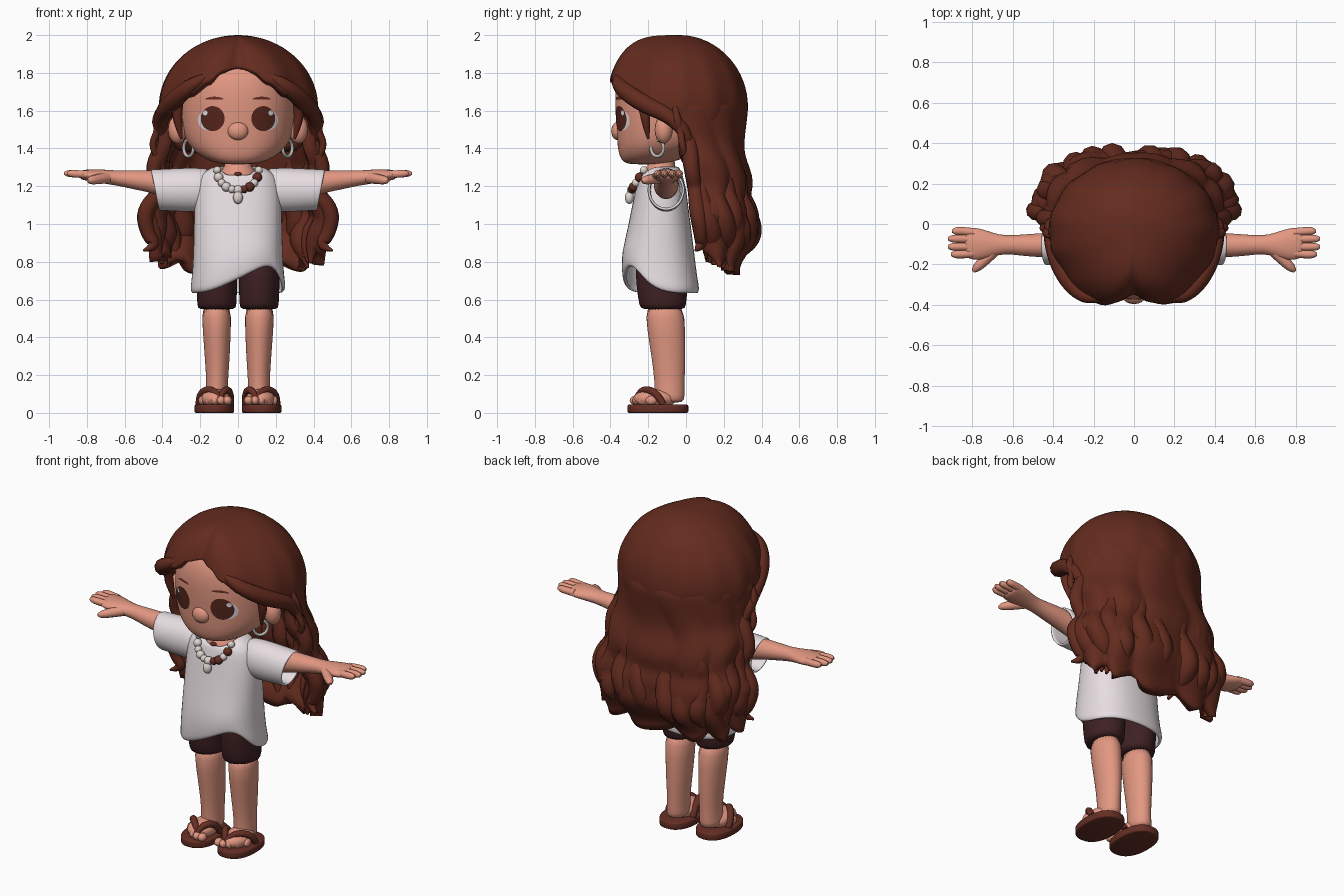
import bpy, bmesh, random
from math import sin, cos, pi, radians, degrees, exp
from mathutils import Vector, Matrix
from mathutils.bvhtree import BVHTree

random.seed(4)
if "Cube" in bpy.data.objects:
    bpy.data.objects.remove(bpy.data.objects["Cube"])


def material(name, r, g, b):
    m = bpy.data.materials.new(name)
    m.use_nodes = True
    m.diffuse_color = (r, g, b, 1)
    node = m.node_tree.nodes["Principled BSDF"]
    node.inputs["Base Color"].default_value = (r, g, b, 1)
    node.inputs["Roughness"].default_value = 0.7
    return m


skin = material("skin", 0.76, 0.31, 0.22)
hair = material("brown hair", 0.125, 0.024, 0.013)
cloth = material("white cloth", 0.82, 0.75, 0.78)
dark = material("dark shorts", 0.05, 0.015, 0.017)
iris = material("brown iris", 0.09, 0.019, 0.011)
white = material("eye white", 0.72, 0.72, 0.76)
silver = material("silver", 0.5, 0.48, 0.46)
leather = material("brown leather", 0.13, 0.028, 0.018)
bead = material("pale bead", 0.74, 0.66, 0.62)


def finish(name, bm, *mats):
    mesh = bpy.data.meshes.new(name)
    bm.to_mesh(mesh)
    bm.free()
    for m in mats:
        mesh.materials.append(m)
    mesh.shade_smooth()
    ob = bpy.data.objects.new(name, mesh)
    bpy.context.collection.objects.link(ob)
    return ob


def loft(name, rows, mat, closed=True, caps=(True, True), thick=0, subsurf=1, mirror=False):
    """Skin a list of point rows, with optional caps and modifiers."""
    bm = bmesh.new()
    vs = [[bm.verts.new(p) for p in row] for row in rows]
    n = len(vs[0])
    for a, b in zip(vs, vs[1:]):
        for i in range(n if closed else n - 1):
            j = (i + 1) % n
            bm.faces.new((a[i], a[j], b[j], b[i]))
    if caps[0]:
        bm.faces.new(vs[0][::-1])
    if caps[1]:
        bm.faces.new(vs[-1])
    ob = finish(name, bm, mat)
    if thick:
        s = ob.modifiers.new("thickness", 'SOLIDIFY')
        s.thickness, s.offset = thick, -1
    if mirror:
        ob.modifiers.new("mirror", 'MIRROR').use_mirror_merge = False
    if subsurf:
        s = ob.modifiers.new("smooth", 'SUBSURF')
        s.levels = s.render_levels = subsurf
    return ob


def power(v, e):
    return abs(v) ** e * (1 if v > 0 else -1)


def ring(z, cx, rx, yf, yb, e=1.0, n=28):
    """Horizontal oval between a front and a back depth."""
    cy, ry = (yf + yb) / 2, (yb - yf) / 2
    return [(cx + rx * power(cos(2 * pi * i / n), e),
             cy + ry * power(sin(2 * pi * i / n), e), z) for i in range(n)]


def cross(x, yc, ry, zc, rz, lean=0, n=20):
    """Upright oval across the x axis."""
    return [(x + lean * sin(2 * pi * i / n), yc + ry * cos(2 * pi * i / n),
             zc + rz * sin(2 * pi * i / n)) for i in range(n)]


def tubes(name, paths, mat, mirror=False, cyclic=False):
    """Paths of (x, y, z, radius) become tapered tubes."""
    cu = bpy.data.curves.new(name, 'CURVE')
    cu.dimensions, cu.bevel_depth, cu.bevel_resolution = '3D', 1, 3
    cu.resolution_u, cu.use_fill_caps = 5, True
    for side in ((1, -1) if mirror else (1,)):
        for path in paths:
            sp = cu.splines.new('NURBS')
            sp.points.add(len(path) - 1)
            for p, (x, y, z, r) in zip(sp.points, path):
                p.co, p.radius = (x * side, y, z, 1), r
            sp.order_u = 3
            sp.use_endpoint_u, sp.use_cyclic_u = not cyclic, cyclic
    tmp = bpy.data.objects.new(name, cu)
    bpy.context.collection.objects.link(tmp)
    mesh = bpy.data.meshes.new_from_object(tmp.evaluated_get(bpy.context.evaluated_depsgraph_get()))
    bpy.data.objects.remove(tmp)
    mesh.materials.clear()
    mesh.materials.append(mat)
    mesh.shade_smooth()
    ob = bpy.data.objects.new(name, mesh)
    bpy.context.collection.objects.link(ob)


def blobs(name, items, *mats, mirror=False):
    """Scaled balls: (position, radii, material index)."""
    bm = bmesh.new()
    for pos, size, index in items:
        for side in ((1, -1) if mirror else (1,)):
            mat = Matrix.Translation((pos[0] * side, *pos[1:])) @ Matrix.Diagonal((*size, 1))
            old = set(bm.faces)
            bmesh.ops.create_uvsphere(bm, u_segments=16, v_segments=10, radius=1, matrix=mat)
            for f in set(bm.faces) - old:
                f.material_index = index
    finish(name, bm, *mats)


def interp(keys, x):
    for (x0, a), (x1, b) in zip(keys, keys[1:]):
        if x <= x1:
            t = max(0, (x - x0) / (x1 - x0))
            return a + (b - a) * t * t * (3 - 2 * t)
    return keys[-1][1]


# Head, nose, ears and neck
head = loft("head", [ring(z, 0, rx, yf, yb, 0.9) for z, rx, yf, yb in (
    (1.315, .07, -.30, -.14), (1.33, .15, -.34, -.06), (1.38, .235, -.36, .08),
    (1.45, .285, -.367, .18), (1.55, .305, -.373, .25), (1.65, .31, -.378, .27),
    (1.75, .30, -.372, .26), (1.85, .25, -.33, .2), (1.92, .12, -.2, .08))], skin, subsurf=2)
blobs("nose", [((0, -.362, 1.492), (.055, .034, .048), 0)], skin)
blobs("ears", [((.32, -.118, 1.50), (.05, .048, .075), 0)], skin, mirror=True)
loft("neck", [ring(z, 0, r, yf, yb) for z, r, yf, yb in (
    (1.2, .12, -.245, -.04), (1.26, .105, -.24, -.05), (1.295, .08, -.215, -.055),
    (1.32, .065, -.195, -.06), (1.4, .065, -.19, -.06))], skin)

# Painted face details, laid on the head surface
bpy.context.view_layer.update()
tree = BVHTree.FromObject(head, bpy.context.evaluated_depsgraph_get())


def patch(name, cx, cz, rx, rz, lift, mat, arch=0):
    bm = bmesh.new()
    for side in (1, -1):
        made = bmesh.ops.create_grid(bm, x_segments=12, y_segments=12, size=1)["verts"]
        for v in made:
            u, w = v.co.x, v.co.y
            u, w = u * (1 - w * w / 2) ** .5, w * (1 - u * u / 2) ** .5
            x, z = side * cx + u * rx, cz + w * rz - arch * u * u
            hit = tree.ray_cast(Vector((x, -1, z)), Vector((0, 1, 0)))[0]
            v.co = (x, (hit.y if hit else -.3) - lift, z)
    for f in bm.faces:
        f.normal_update()
        if f.normal.y > 0:
            f.normal_flip()
    finish(name, bm, mat)


patch("eye_whites", .158, 1.55, .054, .054, .003, white)
patch("irises", .134, 1.558, .063, .066, .006, iris)
patch("eye_glints", .174, 1.588, .013, .013, .009, white)
patch("eyebrows", .125, 1.667, .048, .007, .004, leather, arch=.005)

# Hair cap with a centre parting and an open hairline
hairline = [(0, 55), (12, 60), (25, 70), (42, 81), (65, 90), (90, 98), (112, 128), (180, 135)]
rows = []
for k in range(25):
    row = []
    for i in range(120):
        a = 2 * pi * i / 120
        d = abs((degrees(a) + 90 + 180) % 360 - 180)
        p = .03 + (radians(interp(hairline, d)) - .03) * k / 24
        front = max(0, -sin(a))
        swell = 1 + .01 * sin(13 * a + 1) * sin(p) ** 2
        lobe = .055 * exp(-((d - 30) / 22) ** 2) * sin(p)
        part = .02 * exp(-(d / 7) ** 2) * sin(p)
        row.append((.42 * swell * sin(p) * cos(a),
                    -.035 + .36 * swell * sin(p) ** (1 - .48 * front) * sin(a) - lobe + part,
                    1.62 + .38 * cos(p) - part * .6))
    rows.append(row)
loft("hair_cap", rows[::-1], hair, caps=(False, True), thick=.05, subsurf=0)

# Long wavy hair at the back, as one curved sheet merging into the cap
width = [(.75, .45), (.9, .46), (1.06, .50), (1.2, .44), (1.32, .45), (1.45, .415), (1.62, .422), (1.75, .33)]
back = [(.75, .27), (.95, .372), (1.06, .36), (1.14, .335), (1.22, .345), (1.4, .305), (1.62, .328), (1.75, .25)]
edge = [(.75, .11), (1.0, .055), (1.25, .02), (1.45, -.04), (1.75, -.06)]


def hair_point(a, z, out=0):
    yf = interp(edge, z)
    e = interp([(1.3, .75), (1.62, 1)], z)
    return ((interp(width, z) + out) * power(cos(a), e),
            yf + (interp(back, z) + out - yf) * power(max(sin(a), 1e-6), e), z)


rows = []
for k in range(31):
    t = k / 30
    row = []
    for i in range(91):
        a = pi * i / 90
        lock = abs(sin(5.5 * a + .5 * sin(9 * t)))
        bottom = .85 - .07 * sin(a) - .05 * lock
        z = bottom + (1.72 - bottom) * t
        row.append(hair_point(a, z, .04 * (lock - .6) * (1 - t) ** .9))
    rows.append(row)
loft("back_hair", rows, hair, closed=False, caps=(False, False), thick=.07, subsurf=0)

# Separate waving locks over the sheet
locks = []
for i in range(12):
    a = pi * (i + .5) / 12
    end = .79 - .03 * sin(a) + random.uniform(-.01, .06)
    phase = random.uniform(0, 6)
    path = []
    for k in range(13):
        t = k / 12
        z = 1.4 + (end - 1.4) * t
        sway = .07 * t * sin(9 * t + phase)
        path.append((*hair_point(min(pi, max(0, a + sway)), z, -.045 + .025 * sin(11 * t + phase) * t),
                     interp([(0, .012), (.35, .055), (.75, .065), (1, .008)], t)))
    locks.append(path)
tubes("hair_locks", locks, hair)
tubes("side_locks", [
    [(.13, -.365, 1.80, .005), (.20, -.37, 1.765, .03), (.28, -.335, 1.71, .045), (.36, -.22, 1.635, .05),
     (.41, -.08, 1.57, .04), (.41, .02, 1.46, .035), (.38, .03, 1.33, .01)],
    [(.29, -.27, 1.70, .01), (.325, -.22, 1.6, .028), (.315, -.21, 1.52, .022), (.30, -.2, 1.45, .006)],
    [(.40, -.06, 1.64, .01), (.44, -.05, 1.56, .025), (.42, -.03, 1.5, .02),
     (.46, -.02, 1.42, .018), (.42, 0, 1.34, .015), (.40, .02, 1.28, .005)],
    [(.36, .0, 1.5, .04), (.40, .02, 1.4, .05), (.46, .03, 1.28, .04), (.40, .05, 1.18, .04),
     (.50, .06, 1.07, .045), (.48, .08, .95, .04), (.43, .08, .88, .03), (.50, .05, .86, .006)]],
    hair, mirror=True)

# Shirt with a scooped neck, a hem pulled up on one side, and open sleeves
rows = []
for z, rx, yf, yb in ((.63, .24, -.318, .06), (.645, .252, -.335, .07), (.67, .252, -.338, .07),
                      (.72, .245, -.342, .06),
                      (.82, .238, -.34, .048), (.95, .235, -.315, .032), (1.1, .232, -.285, .012),
                      (1.2, .225, -.265, 0), (1.265, .20, -.25, -.02), (1.3, .14, -.24, -.035),
                      (1.307, .105, -.23, -.05)):
    row = []
    for i, (x, y, zz) in enumerate(ring(z, 0, rx, yf, yb, .85)):
        turn = (degrees(2 * pi * i / 28) + 52 + 180) % 360 - 180
        lift = .145 * exp(-(turn / (46 if turn < 0 else 34)) ** 2) * max(0, (.95 - z) / .315)
        scoop = .055 * max(0, z - 1.265) / .042 * max(0, -sin(2 * pi * i / 28)) ** 2
        row.append((x, y, zz + lift - scoop))
    rows.append(row)
loft("shirt", rows, cloth, caps=(False, False), thick=.015)
loft("sleeves", [cross(x, -.105, ry, zc, rz, lean) for x, ry, zc, rz, lean in (
    (.10, .09, 1.19, .105, 0), (.22, .10, 1.18, .12, .02), (.33, .10, 1.18, .115, .02),
    (.425, .10, 1.18, .11, .02), (.44, .10, 1.18, .11, .02))],
    cloth, caps=(True, False), thick=.015, mirror=True)

# Arms, fingers and thumbs
loft("arms", [cross(x, yc, ry, zc, rz) for x, yc, ry, zc, rz in (
    (.25, -.105, .07, 1.20, .08), (.36, -.105, .066, 1.21, .075), (.46, -.105, .06, 1.225, .06),
    (.56, -.105, .053, 1.235, .05), (.64, -.102, .044, 1.243, .04), (.70, -.103, .06, 1.25, .038),
    (.77, -.10, .083, 1.257, .034), (.82, -.095, .078, 1.26, .027), (.84, -.095, .06, 1.26, .02))],
    skin, mirror=True)
fingers = [[(.79, y * .9 - .01, 1.262, .021), (.85, y, 1.265, .021), (tip - .012, y, 1.268, .019),
            (tip, y, 1.268, .008)] for y, tip in ((-.035, .90), (-.073, .92), (-.113, .92), (-.15, .905))]
thumb = [(.69, -.13, 1.245, .03), (.74, -.18, 1.238, .028), (.785, -.222, 1.23, .022), (.795, -.235, 1.228, .008)]
tubes("fingers", fingers + [thumb], skin, mirror=True)

# Shorts and legs
loft("shorts", [ring(z, .112, rx, yf, yb) for z, rx, yf, yb in (
    (.545, .10, -.235, -.005), (.565, .104, -.248, 0), (.66, .108, -.262, .01), (.78, .11, -.27, .01),
    (.85, .10, -.25, 0))], dark, mirror=True)
loft("legs", [ring(z, x, rx, yf, yb) for z, x, rx, yf, yb in (
    (.05, .114, .06, -.16, -.008), (.09, .112, .06, -.168, -.008), (.16, .11, .056, -.165, -.008),
    (.3, .11, .067, -.183, -.002), (.42, .112, .073, -.203, -.004), (.6, .115, .085, -.225, -.008))],
    skin, mirror=True)

# Feet with toes, in thong sandals
toes = [((.056 + .034 * i, -.268 + .007 * i * (i - 1), .066), (.024 - .0015 * i, .03, .024), 0)
        for i in range(5)]
blobs("feet", [((.119, -.165, .075), (.08, .115, .052), 0)] + toes, skin, mirror=True)
sole = loft("sandal_soles", [ring(z, .125, .105, -.31, .012, .85, 36) for z in (0, .044)],
            leather, subsurf=0, mirror=True)
bev = sole.modifiers.new("rounded rim", 'BEVEL')
bev.width, bev.segments = .008, 2
tubes("sandal_straps", [
    [(.096, -.275, .05, .012), (.096, -.262, .09, .016), (x1, -.215, .13, .02),
     (x2, -.15, .10, .02), (x2, -.12, .045, .018)] for x1, x2 in ((.062, .038), (.15, .206))],
    leather, mirror=True)

# Hoop earrings
hoop = [(.262 + .026 * cos(2 * pi * i / 12), -.152 + .034 * cos(2 * pi * i / 12),
         1.402 + .045 * sin(2 * pi * i / 12), .009) for i in range(12)]
tubes("hoop_earrings", [hoop], silver, mirror=True, cyclic=True)

# Bead necklace with a drop pendant
items = [((0, -.30, 1.14), (.026, .024, .034), 0), ((0, -.24, 1.264), (.02, .012, .012), 1)]
for i in range(-5, 6):
    t = i / 5
    r = .021 if i % 2 else .025
    items.append(((.11 * sin(1.5 * t), -.288 + .065 * t * t, 1.18 + .105 * t * t), (r, r, r),
                  1 if i in (1, 2, 4) else 0))
blobs("necklace", items, bead, leather)
